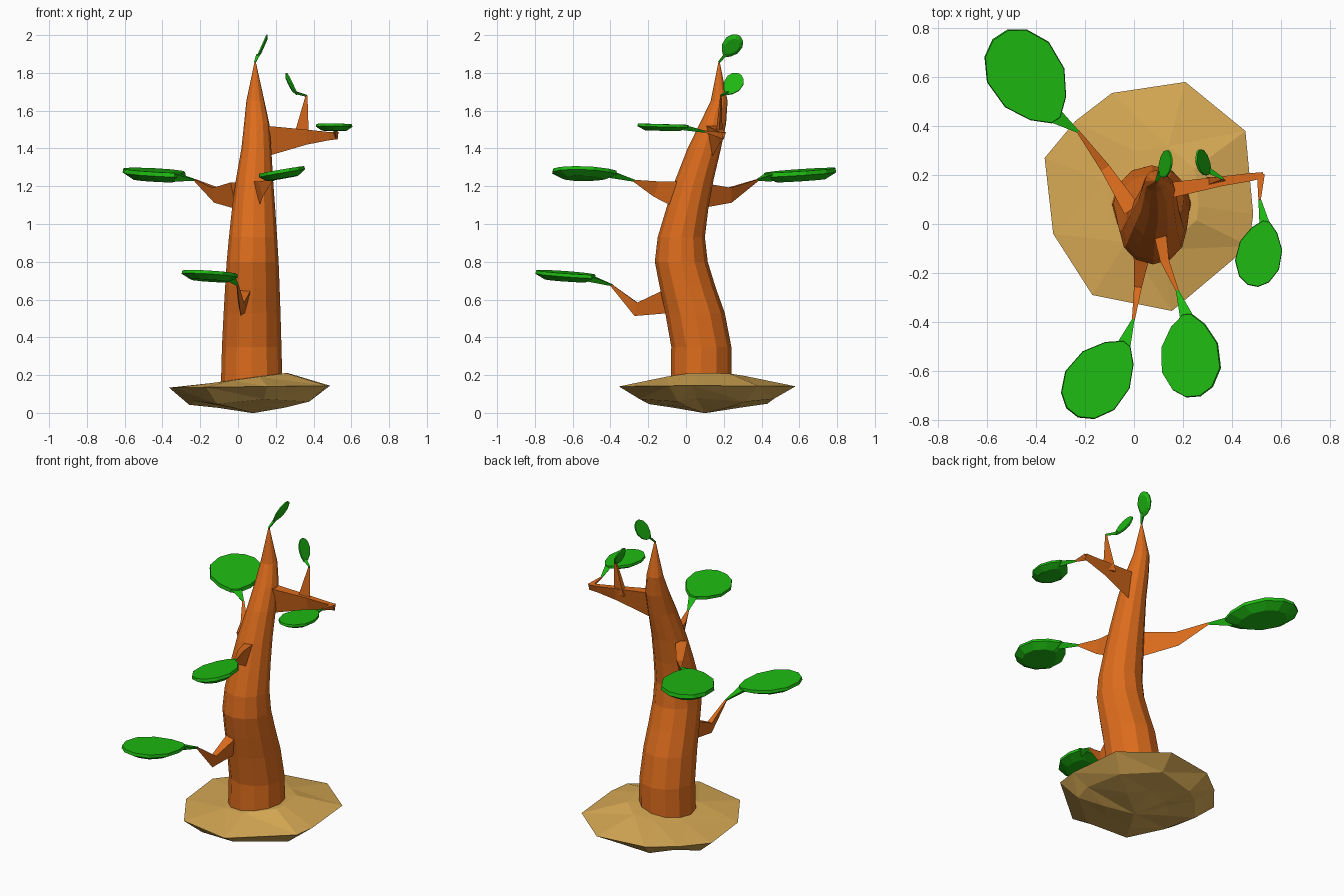
import bpy, bmesh, math
from mathutils import Vector as V

if "Cube" in bpy.data.objects:
    bpy.data.objects.remove(bpy.data.objects["Cube"])


def material(name, rgb):
    m = bpy.data.materials.new(name)
    m.diffuse_color = (*rgb, 1)
    m.use_nodes = True
    m.node_tree.nodes["Principled BSDF"].inputs["Base Color"].default_value = m.diffuse_color
    return m


BARK = material("bark", (0.72, 0.15, 0.012))
GREEN = material("leaf_green", (0.013, 0.49, 0.006))
SAND = material("sand", (0.68, 0.40, 0.09))


def loft(name, rings, mat, triangulate=False):
    """Skin equal-sized rings of points and cap both ends, flat shaded."""
    bm = bmesh.new()
    rows = [[bm.verts.new(p) for p in r] for r in rings]
    n = len(rows[0])
    for a, b in zip(rows, rows[1:]):
        for i in range(n):
            j = (i + 1) % n
            bm.faces.new((a[i], a[j], b[j], b[i]))
    bm.faces.new(rows[0][::-1])
    bm.faces.new(rows[-1])
    if triangulate:
        bmesh.ops.triangulate(bm, faces=bm.faces[:])
    bmesh.ops.recalc_face_normals(bm, faces=bm.faces[:])
    me = bpy.data.meshes.new(name)
    bm.to_mesh(me)
    bm.free()
    ob = bpy.data.objects.new(name, me)
    me.materials.append(mat)
    bpy.context.collection.objects.link(ob)
    return ob


def branch(name, sections, mat=BARK):
    """Triangular sweep; each section is x, y, z, half width, half height."""
    pts = [V(s[:3]) for s in sections]
    rings = []
    for i, s in enumerate(sections):
        t = (pts[min(i + 1, len(pts) - 1)] - pts[max(i - 1, 0)]).normalized()
        ref = V((0, 0, 1)) if abs(t.z) < 0.9 else V((-1, 0, 0))
        side = t.cross(ref).normalized()
        up = side.cross(t)
        w, h = s[3], s[4]
        rings.append([pts[i] + side * w + up * h, pts[i] - side * w + up * h,
                      pts[i] - up * h])
    return loft(name, rings, mat)


# half outline of a leaf: distance along, fraction of half width
EGG = [(0, .14), (.14, .58), (.38, .96), (.68, 1), (.9, .68), (1, .24)]


def leaf(name, stem, base, tip, w, normal, thick):
    """Flat-topped leaf with a bevelled underside, plus its tapered stem."""
    a, b, n = V(base), V(tip), V(normal)
    axis = b - a
    n = (n - axis * (n.dot(axis) / axis.length_squared)).normalized()
    side = axis.cross(n).normalized()
    half = [a + axis * t + side * w * s for t, s in EGG]
    other = [a + axis * t - side * w * s for t, s in reversed(EGG)]
    top = half + other
    c = a + axis * 0.55
    rim = [c + (p - c) * 1.02 - n * thick * 0.4 for p in top]
    low = [c + (p - c) * 0.68 - n * thick for p in top]
    loft(name, [low, rim, top], GREEN)
    d = a + axis * 0.08 - n * thick * 0.45
    branch(name + "_stem", [(*stem, .005, .005),
                            (*d, w * .25, thick * .4)], GREEN)


# Sand mound: faceted disc with a shallow pointed underside
RIM = [(.21, .58), (.455, .38), (.487, .04), (.47, -.09), (.155, -.355),
       (-.17, -.29), (-.33, -.04), (-.365, .27), (-.24, .42), (-.09, .535)]
CX, CY = .08, .1


def rock_ring(scale, z, tilt=0, wobble=0):
    return [V((CX + (x - CX) * scale, CY + (y - CY) * scale,
               z + tilt * x + wobble * (-1) ** i)) for i, (x, y) in enumerate(RIM)]


loft("sand_mound", [rock_ring(.02, 0), rock_ring(.42, .035, 0, .008),
                    rock_ring(.76, .06, .02, .01), rock_ring(1, .138, .012),
                    rock_ring(.45, .182, .06), rock_ring(.02, .198)], SAND, True)

# Trunk: twelve-sided, leaning S curve; z, x min, x max, y min, y max
TRUNK = [(.16, -.09, .235, -.08, .24), (.35, -.085, .23, -.078, .24),
         (.53, -.076, .225, -.11, .205), (.67, -.068, .22, -.14, .155),
         (.8, -.06, .215, -.165, .115), (.93, -.048, .207, -.15, .1),
         (1.08, -.032, .197, -.105, .118), (1.23, -.012, .186, -.058, .145),
         (1.4, .018, .176, .008, .185), (1.53, .032, .166, .072, .212),
         (1.65, .044, .14, .13, .22), (1.86, .088, .094, .172, .178)]
rings = []
for z, x0, x1, y0, y1 in TRUNK:
    rings.append([V(((x0 + x1) / 2 + (x1 - x0) / 2 * math.cos(k * math.pi / 6),
                     (y0 + y1) / 2 + (y1 - y0) / 2 * math.sin(k * math.pi / 6), z))
                  for k in range(12)])
loft("trunk", rings, BARK)

# Branches
branch("lower_front_branch", [(.04, -.06, .6, .04, .07), (.015, -.265, .548, .016, .036),
                              (-.003, -.395, .675, .006, .006)])
branch("upper_front_branch", [(.1, 0, 1.145, .03, .08), (.128, -.16, 1.185, .018, .042),
                              (.178, -.275, 1.228, .006, .006)])
branch("back_left_branch", [(-.01, .06, 1.15, .035, .07), (-.122, .235, 1.152, .02, .04),
                            (-.23, .38, 1.232, .006, .006)])
branch("right_branch", [(.1, .13, 1.435, .035, .09), (.36, .175, 1.46, .02, .04),
                        (.48, .192, 1.465, .016, .022), (.528, .2, 1.467, .012, .018)])
branch("right_branch_tip", [(.518, .2, 1.467, .016, .018), (.513, .098, 1.49, .005, .005)])
branch("right_branch_twig", [(.335, .175, 1.46, .018, .04), (.363, .185, 1.68, .004, .005)])

# Leaves
leaf("lower_front_leaf", (-.003, -.39, .675), (-.03, -.49, .73), (-.25, -.768, .757),
     .125, (0, 0, 1), .045)
leaf("upper_front_leaf", (.176, -.27, 1.228), (.215, -.37, 1.28), (.24, -.703, 1.29),
     .12, (-.17, 0, 1), .045)
leaf("back_left_leaf", (-.228, .377, 1.232), (-.32, .425, 1.27), (-.545, .77, 1.298),
     .148, (0, 0, 1), .055)
leaf("right_leaf", (.513, .102, 1.488), (.54, .01, 1.525), (.485, -.25, 1.532),
     .09, (0, 0, 1), .035)
leaf("top_leaf", (.091, .175, 1.855), (.1, .205, 1.89), (.148, .28, 1.998),
     .05, (-.9, 0, .4), .016)
leaf("twig_leaf", (.363, .185, 1.678), (.315, .215, 1.69), (.26, .283, 1.795),
     .048, (.85, .1, .45), .018)
